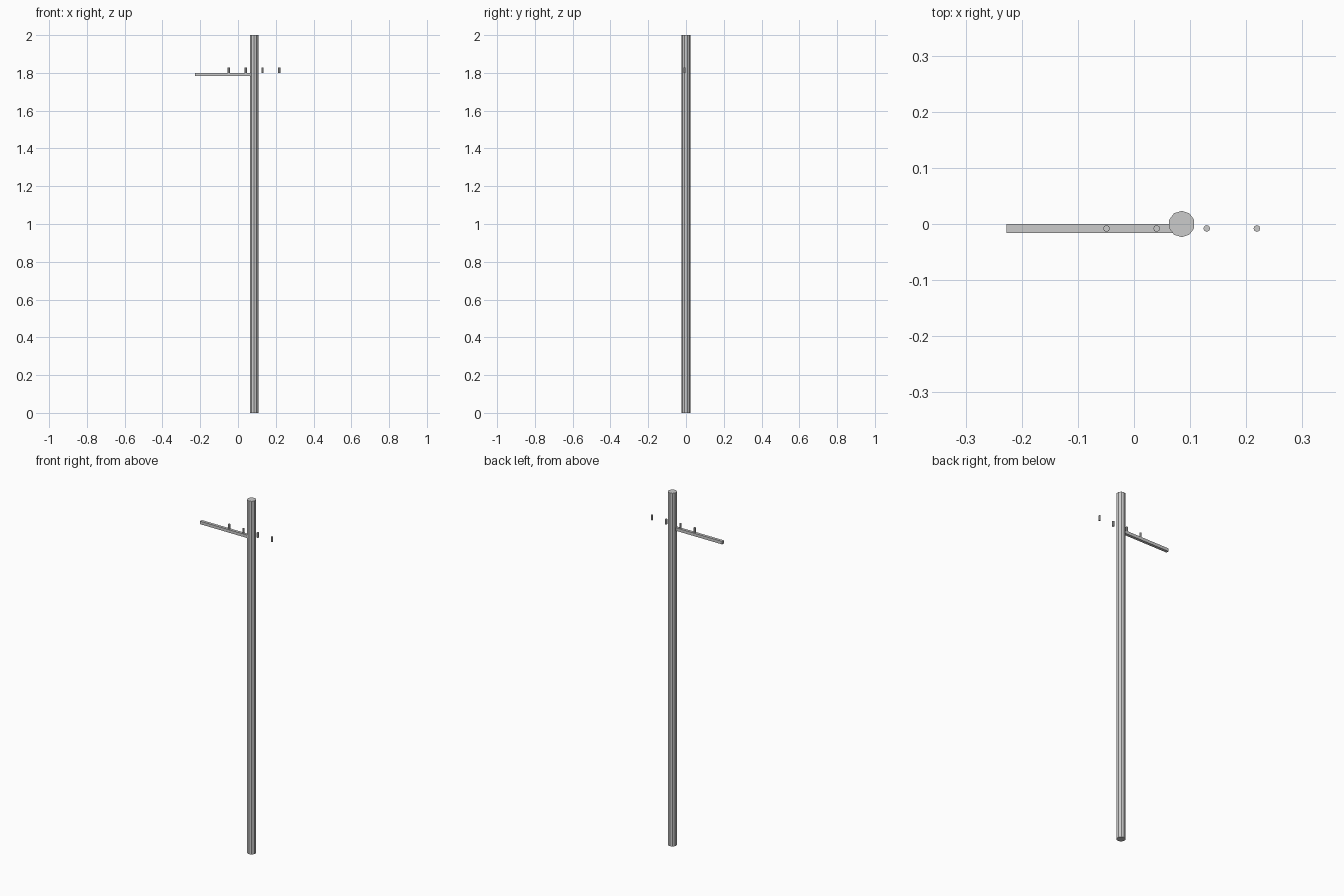
import bpy
import math

if "Cube" in bpy.data.objects:
    bpy.data.objects.remove(bpy.data.objects["Cube"])

POLE_X = 0.085
ARM_Y = -0.008


def cylinder(name, sides, radius, x, y, z0, z1):
    bpy.ops.mesh.primitive_cylinder_add(
        vertices=sides, radius=radius, depth=z1 - z0, location=(x, y, (z0 + z1) / 2))
    bpy.context.object.name = name


def box(name, lo, hi):
    bpy.ops.mesh.primitive_cube_add(
        size=1, location=[(a + b) / 2 for a, b in zip(lo, hi)])
    ob = bpy.context.object
    ob.name = name
    ob.scale = [b - a for a, b in zip(lo, hi)]
    bpy.ops.object.transform_apply(location=False, rotation=False, scale=True)


# Tall faceted pole
cylinder("pole", 10, 0.0235, POLE_X, 0.0, 0.0, 2.0)

# Half cross arm, ending inside the pole
box("cross_arm", (-0.227, ARM_Y - 0.008, 1.783), (POLE_X, ARM_Y + 0.008, 1.8))

# Row of four insulator pins, spaced evenly about the pole
for i in range(4):
    x = POLE_X + (i - 1.5) * 0.0893
    cylinder(f"insulator_{i + 1}", 8, 0.006, x, ARM_Y, 1.8, 1.828)
